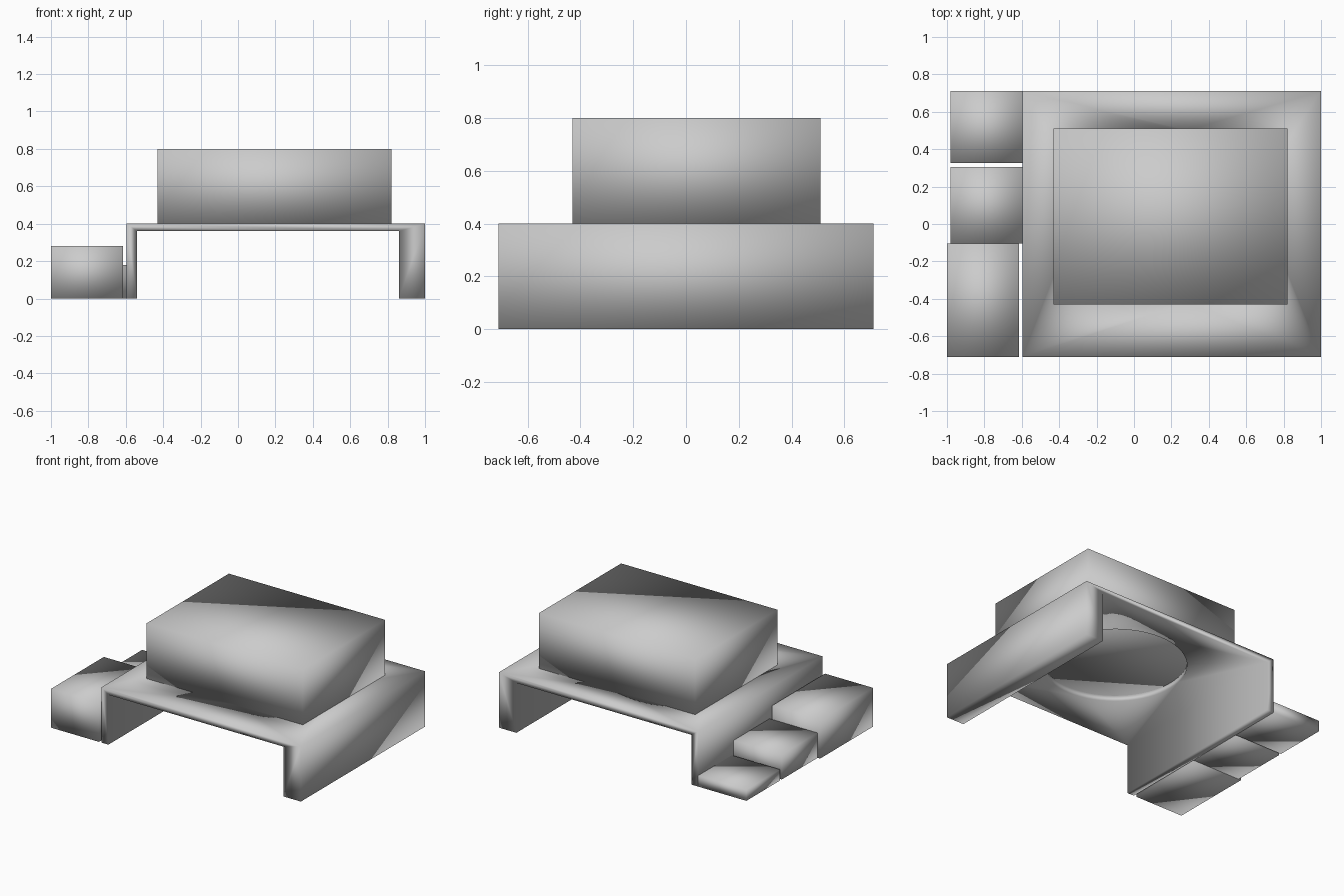
import bpy
import bmesh
from mathutils import Matrix, Vector

cube = bpy.data.objects.get("Cube")
if cube:
    bpy.data.objects.remove(cube, do_unlink=True)

# Single grey finish
grey = bpy.data.materials.new("plain_grey")
grey.use_nodes = True
GREY = (0.6, 0.6, 0.6, 1.0)
grey.diffuse_color = GREY
grey.node_tree.nodes["Principled BSDF"].inputs["Base Color"].default_value = GREY


def add_object(name, bm):
    bmesh.ops.recalc_face_normals(bm, faces=bm.faces)
    for face in bm.faces:
        face.smooth = True
    mesh = bpy.data.meshes.new(name)
    bm.to_mesh(mesh)
    bm.free()
    mesh.materials.append(grey)
    obj = bpy.data.objects.new(name, mesh)
    bpy.context.collection.objects.link(obj)
    return obj


def add_box(name, low, high):
    low, high = Vector(low), Vector(high)
    bm = bmesh.new()
    bmesh.ops.create_cube(bm, size=1)
    bmesh.ops.scale(bm, vec=high - low, verts=bm.verts)
    bmesh.ops.translate(bm, vec=(low + high) / 2, verts=bm.verts)
    return add_object(name, bm)


# Bridge-shaped base: a thin deck on two full-depth walls
profile = [(-0.595, 0), (-0.54, 0), (-0.54, 0.36), (0.86, 0.36),
           (0.86, 0), (1, 0), (1, 0.4), (-0.595, 0.4)]
bm = bmesh.new()
face = bm.faces.new([bm.verts.new((x, -0.71, z)) for x, z in profile])
swept = bmesh.ops.extrude_face_region(bm, geom=[face])["geom"]
bmesh.ops.translate(bm, vec=(0, 1.42, 0),
                    verts=[v for v in swept if isinstance(v, bmesh.types.BMVert)])
base = add_object("bridge_base", bm)

# Round opening through the deck, closed above by the upper block
bm = bmesh.new()
bmesh.ops.create_cone(bm, cap_ends=True, segments=64, radius1=0.47, radius2=0.47,
                      depth=0.2, matrix=Matrix.Translation((0.195, 0.04, 0.38)))
cutter = add_object("opening_cutter", bm)
cutter.hide_render = True
cutter.hide_viewport = True
cut = base.modifiers.new("round_opening", 'BOOLEAN')
cut.operation = 'DIFFERENCE'
cut.solver = 'EXACT'
cut.object = cutter

# Upper block
add_box("upper_block", (-0.43, -0.43, 0.4), (0.82, 0.51, 0.8))

# Stepped side blocks, tallest at the front
add_box("tall_side_block", (-1, -0.71, 0), (-0.615, -0.105, 0.28))
add_box("middle_side_block", (-0.98, -0.105, 0), (-0.595, 0.305, 0.18))
add_box("low_side_block", (-0.98, 0.325, 0), (-0.595, 0.71, 0.08))
